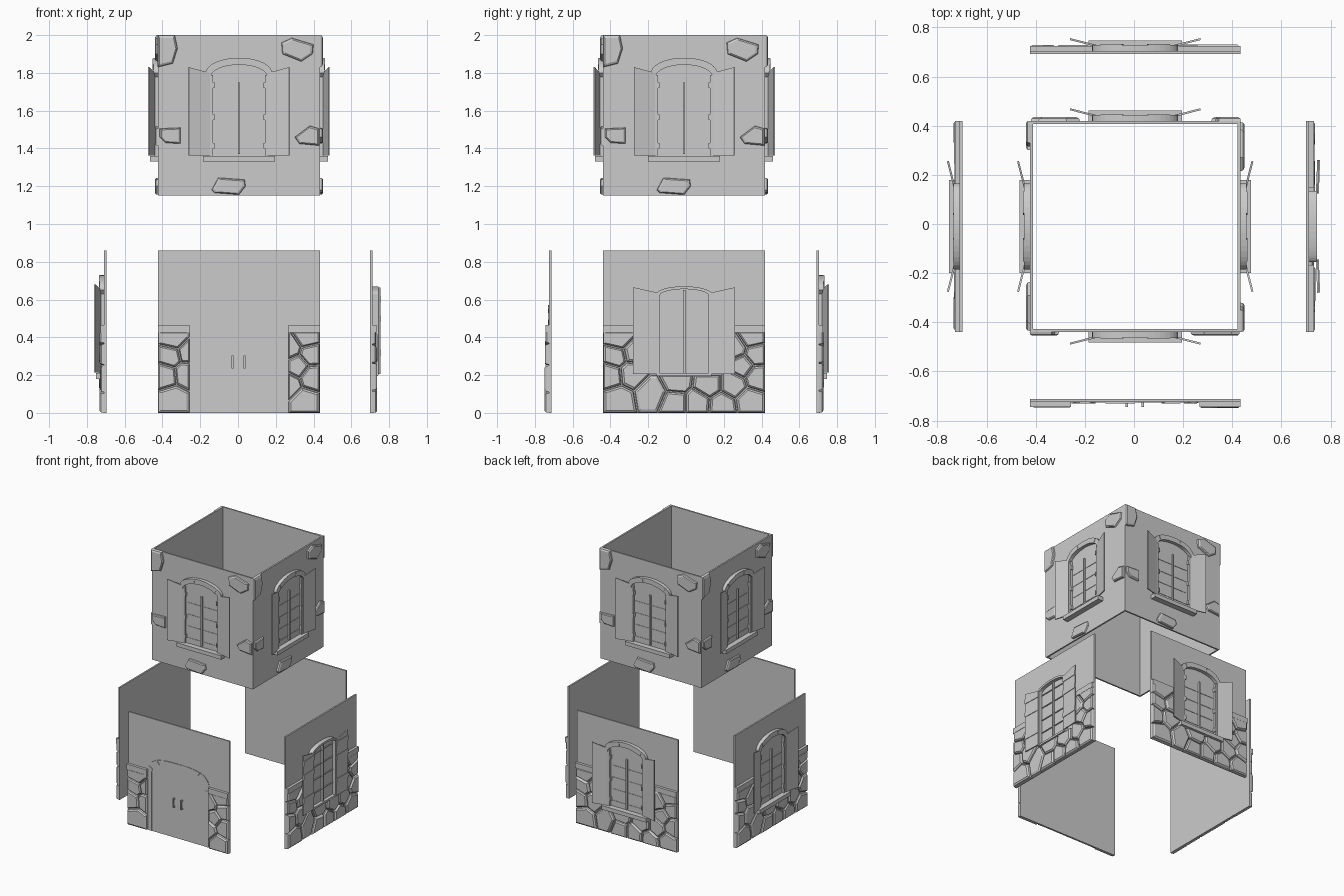
import bpy, bmesh, math, random
from mathutils import Matrix, Vector

random.seed(4)
if "Cube" in bpy.data.objects:
    bpy.data.objects.remove(bpy.data.objects["Cube"])

grey = bpy.data.materials.new("plain_grey")
grey.use_nodes = True
tone = (0.6, 0.6, 0.6, 1)
grey.diffuse_color = tone
grey.node_tree.nodes["Principled BSDF"].inputs["Base Color"].default_value = tone

HALF, TALL, THICK = 0.4285, 0.86, 0.012


# A solid is a list of (outline, depth) layers; depth points out of the wall
def build(name, frame, solids):
    bm = bmesh.new()
    for layers in solids:
        rings = [[bm.verts.new((u, -d, z)) for u, z in outline] for outline, d in layers]
        bm.faces.new(rings[0])
        bm.faces.new(rings[-1])
        for a, b in zip(rings, rings[1:]):
            for i in range(len(a)):
                j = (i + 1) % len(a)
                bm.faces.new((a[i], a[j], b[j], b[i]))
    bmesh.ops.recalc_face_normals(bm, faces=bm.faces)
    mesh = bpy.data.meshes.new(name)
    bm.to_mesh(mesh)
    bm.free()
    mesh.materials.append(grey)
    obj = bpy.data.objects.new(name, mesh)
    obj.matrix_world = frame
    bpy.context.collection.objects.link(obj)


def prism(outline, near, far):
    return [(outline, near), (outline, far)]


def box(u0, u1, z0, z1, near, far):
    return prism([(u0, z0), (u1, z0), (u1, z1), (u0, z1)], near, far)


def arc(half, spring, rise, power=1.0, steps=20):
    pts = []
    for i in range(steps + 1):
        t = math.pi * i / steps
        c, s = math.cos(t), max(math.sin(t), 0)
        pts.append((half * math.copysign(abs(c) ** power, c), spring + rise * s ** power))
    return pts


def arch_blocks(outer, inner, count, near, far):
    step = (len(outer) - 1) // count
    return [prism(outer[i:i + step + 1] + inner[i:i + step + 1][::-1], near,
                  far + 0.003 * (i // step % 2)) for i in range(0, step * count, step)]


def stone(outline, height):
    n = len(outline)
    cu, cz = sum(p[0] for p in outline) / n, sum(p[1] for p in outline) / n

    def shrink(k):
        return [(cu + (u - cu) * k, cz + (z - cz) * k) for u, z in outline]
    return [(outline, 0), (shrink(0.96), height * 0.65), (shrink(0.82), height)]


def clip(poly, point, normal):
    out = []
    for a, b in zip(poly, poly[1:] + poly[:1]):
        a, b = Vector(a), Vector(b)
        da, db = (a - point).dot(normal), (b - point).dot(normal)
        if da <= 0:
            out.append(tuple(a))
        if da * db < 0:
            out.append(tuple(a.lerp(b, da / (da - db))))
    return out


def place(k, dist, z):
    return (Matrix.Translation((0.005, -0.01, z)) @ Matrix.Rotation(k * math.pi / 2, 4, 'Z')
            @ Matrix.Translation((0, -dist, 0)))


# Irregular rubble stones around an opening
SEEDS = [(-.34, .39), (-.36, .3), (-.27, .32), (-.39, .2), (-.28, .21), (-.35, .07),
         (-.17, .1), (-.04, .17), (-.05, .05), (.07, .05), (.13, .15), (.2, .04),
         (.26, .15), (.35, .06), (.39, .19), (.31, .25), (.38, .31), (.27, .34), (.36, .4)]


def rubble(name, frame, opening, has_door):
    seeds = [Vector(s) for s in SEEDS if not has_door or abs(s[0]) > 0.22]
    solids = []
    for s in seeds:
        poly = [(-HALF, 0), (HALF, 0), (HALF, .43), (-HALF, .43)]
        for o in seeds:
            if o != s:
                n = (o - s).normalized()
                poly = clip(poly, (s + o) / 2 - n * 0.003, n)
        if abs(s.x) < 0.22:
            poly = clip(poly, Vector((0, 0.2)), Vector((0, 1)))
        else:
            side = math.copysign(1, s.x)
            poly = clip(poly, Vector((side * opening, 0)), Vector((-side, 0)))
        if len(poly) > 2:
            solids.append(stone(poly, random.uniform(0.019, 0.026)))
    build(name + "_rubble_stones", frame, solids)
    # Ledge over the rubble
    build(name + "_ledge", frame, [
        box(min(s * opening, s * HALF), max(s * opening, s * HALF), .425, .465, 0, .02)
        for s in (-1, 1)])


def shutters(name, frame, hinge, depth, length, angle, low, inner, outer, bands=()):
    for side, word in ((-1, "west"), (1, "east")):
        f = (frame @ Matrix.Translation((side * hinge, -depth, 0))
             @ Matrix.Rotation(-side * angle, 4, 'Z'))
        w = side * length
        solids = [prism([(0, low), (w, low), (w, outer), (0, inner)], 0, .008)]
        solids += [box(0, w, z, z + .035, .008, .012) for z in bands]
        build(name + "_shutter_" + word, f, solids)


# Arched window with stone arch, sill and open shutters
def window(name, frame):
    pane = [(-.145, .21), (.145, .21)] + arc(.145, .62, .07)
    build(name + "_window_panel", frame, [prism(pane, 0, .003)])
    bars = [box(-.006, .006, .22, .6, .003, .015)]
    bars += [box(-.125, .125, z, z + .004, .003, .006) for z in (.25, .34, .43, .52)]
    build(name + "_window_bars", frame, bars)
    jambs = []
    for s in (-1, 1):
        jambs.append(box(s * .137, s * .155, .21, .64, 0, .018))
        jambs += [box(s * .13, s * .14, z, z + .03, .003, .022) for z in (.25, .4, .57)]
    build(name + "_window_jambs", frame, jambs)
    build(name + "_window_arch", frame,
          arch_blocks(arc(.175, .65, .08), arc(.152, .625, .068), 5, 0, .025))
    build(name + "_window_sill", frame, [box(-.19, .19, .18, .21, 0, .043)])
    shutters(name, frame, .155, .016, .115, .25, .213, .65, .68)


# Deep framed window with flat banded shutters
def deep_window(name, frame):
    outer, inner = arc(.145, .63, .04), arc(.13, .62, .035)
    build(name + "_window_panel", frame, [prism([(-.14, .2), (.14, .2)] + inner, 0, .005)])
    build(name + "_window_frame", frame, arch_blocks(outer, inner, 1, 0, .033) + [
        box(-.145, -.13, .2, .63, 0, .033), box(.13, .145, .2, .63, 0, .033),
        box(-.145, .145, .195, .21, 0, .03)])
    bars = [box(-.007, .007, .21, .65, .005, .02)]
    bars += [box(-.13, .13, z, z + .006, .005, .012) for z in (.3, .4, .5, .6)]
    build(name + "_window_bars", frame, bars)
    shutters(name, frame, .135, .028, .135, .04, .205, .635, .665, (.3, .48, .585))


# Double door with a rounded stone surround and pull handles
def door(frame):
    outer, inner = arc(.26, .43, .14, .65), arc(.228, .42, .12, .65)
    build("door_panel", frame, [prism([(-.228, 0), (.228, 0)] + inner, 0, .002)])
    build("door_arch", frame, arch_blocks(outer, inner, 10, 0, .003))
    build("door_jambs", frame, [box(s * .228, s * .255, 0, .43, 0, .004) for s in (-1, 1)])
    pulls = []
    for u in (-.035, .03):
        pulls.append(box(u - .005, u + .005, .235, .305, .014, .021))
        pulls += [box(u - .005, u + .005, z, z + .01, .002, .014) for z in (.235, .295)]
    build("door_handles", frame, pulls)


# Lower storey: four separate wall panels
for k, name in enumerate(("front", "right", "back", "left")):
    frame = place(k, 0.707 if name == "right" else 0.714, 0)
    build(name + "_lower_wall", frame, [box(-HALF, HALF, 0, TALL, -THICK, 0)])
    if name == "front":
        door(frame)
    elif name == "right":
        deep_window(name + "_lower", frame)
    else:
        window(name + "_lower", frame)
    rubble(name + "_lower", frame, .262 if name == "front" else .157, name == "front")

# Upper storey: open box with a window and scattered stones on each side
ACCENTS = [
    [(-.43, .85), (-.34, .85), (-.325, .78), (-.35, .7), (-.43, .68)],
    [(.225, .81), (.28, .835), (.395, .8), (.39, .75), (.33, .71), (.23, .75)],
    [(-.42, .31), (-.39, .28), (-.31, .275), (-.31, .36), (-.42, .355)],
    [(.295, .31), (.32, .275), (.425, .265), (.425, .355), (.375, .37)],
    [(-.145, .03), (-.11, .095), (.03, .085), (.035, .05), (0, .005), (-.13, .015)]]
for k, name in enumerate(("front", "right", "back", "left")):
    frame = place(k, HALF, 1.15)
    w = HALF - THICK * (k % 2)
    build(name + "_upper_wall", frame, [box(-w, w, 0, .85, -THICK, 0)])
    build(name + "_accent_stones", frame, [stone(p, .016) for p in ACCENTS])
    window(name + "_upper", frame)
